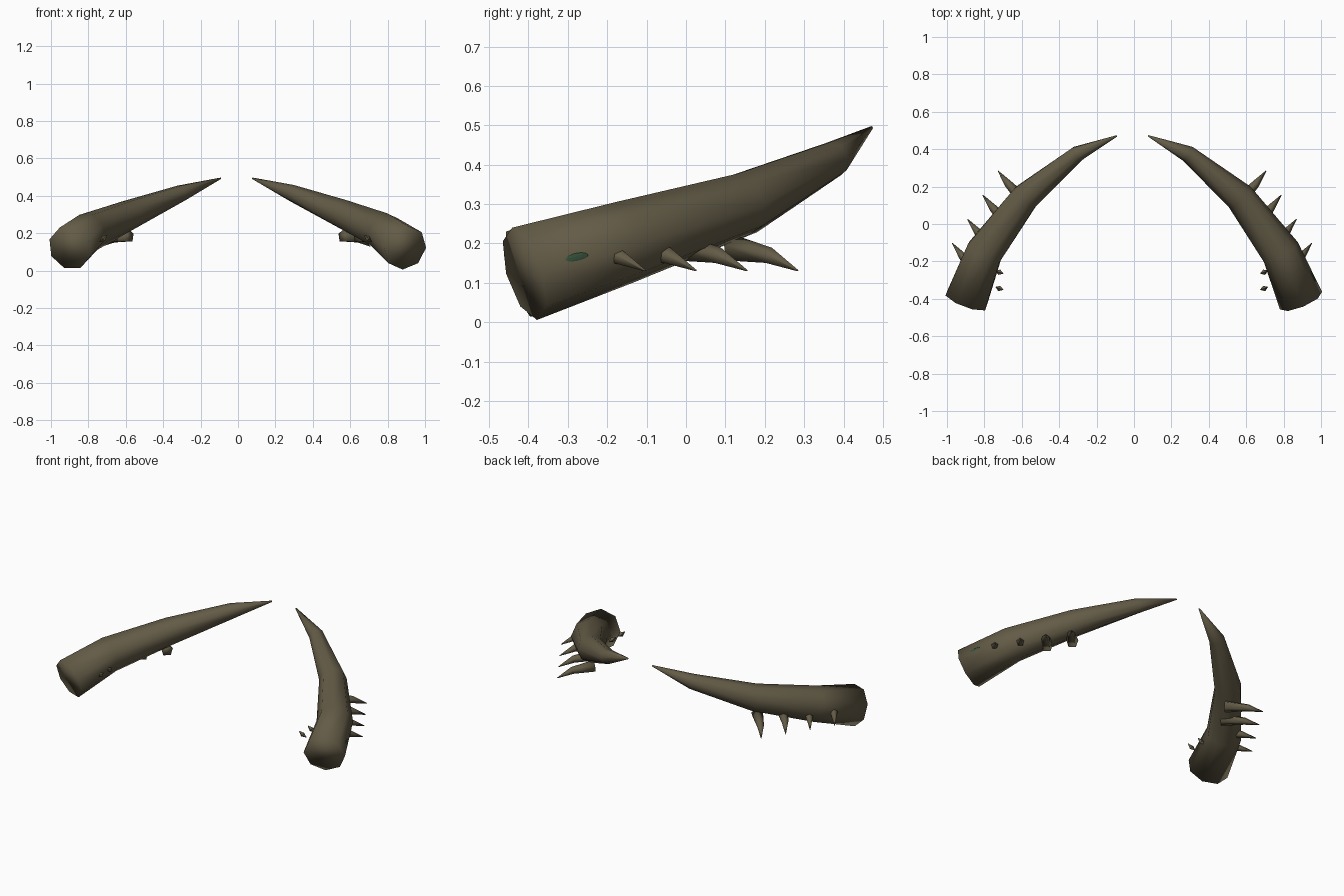
import bpy, bmesh, math
from mathutils import Vector

if "Cube" in bpy.data.objects:
    bpy.data.objects.remove(bpy.data.objects["Cube"])


def material(name, rgb):
    m = bpy.data.materials.new(name)
    m.diffuse_color = (*rgb, 1)
    m.use_nodes = True
    m.node_tree.nodes["Principled BSDF"].inputs["Base Color"].default_value = m.diffuse_color
    return m


HORN = material("dull_brown_horn", (0.125, 0.105, 0.062))
GREEN = material("dark_green", (0.035, 0.08, 0.04))


def finish(name, bm, mat):
    bmesh.ops.recalc_face_normals(bm, faces=bm.faces)
    me = bpy.data.meshes.new(name)
    bm.to_mesh(me)
    bm.free()
    me.materials.append(mat)
    ob = bpy.data.objects.new(name, me)
    bpy.context.collection.objects.link(ob)
    return ob


def tube(name, points, radii, sides, phase, mat, smooth=True):
    """Capped tapering tube with rings square to the path."""
    pts = [Vector(p) for p in points]
    bm = bmesh.new()
    rings = []
    for i, (p, r) in enumerate(zip(pts, radii)):
        t = (pts[min(i + 1, len(pts) - 1)] - pts[max(i - 1, 0)]).normalized()
        side = t.cross(Vector((0, 0, 1))).normalized()
        up = side.cross(t)
        ring = []
        for k in range(sides):
            a = phase + math.tau * k / sides
            ring.append(bm.verts.new(p + r * (math.cos(a) * up + math.sin(a) * side)))
        rings.append(ring)
    for a, b in zip(rings, rings[1:]):
        for k in range(sides):
            n = (k + 1) % sides
            bm.faces.new((a[k], a[n], b[n], b[k]))
    bm.faces.new(rings[0])
    bm.faces.new(rings[-1])
    for f in bm.faces:
        f.smooth = smooth
    return finish(name, bm, mat)


# centre line of a horn, from base to tip
PATH = [(0.893, -0.41, 0.123), (0.785, -0.15, 0.205), (0.565, 0.145, 0.30),
        (0.288, 0.375, 0.415), (0.077, 0.471, 0.494)]
RADII = [0.122, 0.105, 0.08, 0.045, 0.004]

for label, s, phase, d in (("right", 1, 0, 0.0), ("left", -1, math.pi / 8, 0.015)):
    def place(p, shift=d):
        return (s * (p[0] + shift), p[1], p[2])

    # main horn
    horn = [place(p, d * (0.3 + 0.7 * min(i, 1))) for i, p in enumerate(PATH)]
    tube(label + "_horn", horn, RADII, 8, phase, HORN)

    # row of hooked spikes on the outer underside
    for i in range(4):
        tip = Vector((0.706 + 0.0815 * i, 0.284 - 0.129 * i, 0.131))
        path = [tip + Vector(o) for o in
                ((-0.145, -0.165, 0.055), (-0.055, -0.07, 0.037), (0, 0, 0))]
        tube(f"{label}_spike_{i + 1}", [place(p, d * 1.4) for p in path],
             [0.036, 0.022, 0.002], 5, 0, HORN)

    # two tiny thorns beside the inner face
    for i, y in enumerate((-0.345, -0.258)):
        path = [(0.715, y + 0.008, 0.155), (0.696, y, 0.17), (0.676, y - 0.006, 0.19)]
        tube(f"{label}_thorn_{i + 1}", [place(p, d * 1.6) for p in path],
             [0.002, 0.015, 0.002], 4, 0, HORN, False)

# small green fleck on the outer face of the right horn
bm = bmesh.new()
bmesh.ops.create_icosphere(bm, subdivisions=2, radius=1)
bmesh.ops.scale(bm, vec=(0.006, 0.038, 0.015), verts=bm.verts)
fleck = finish("green_fleck", bm, GREEN)
fleck.location = (0.956, -0.28, 0.16)
fleck.rotation_euler = (math.radians(15), 0, math.radians(23))
